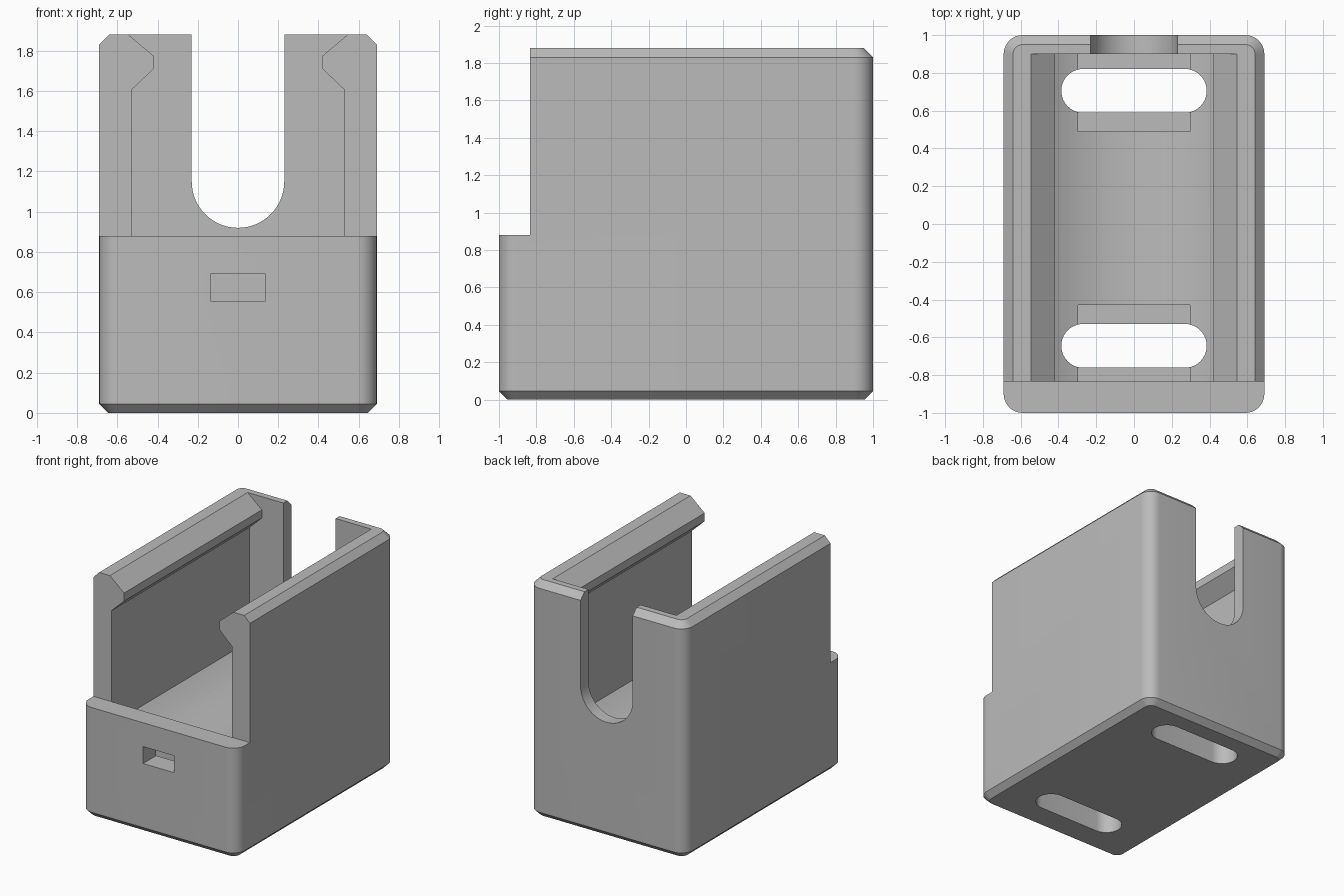
import bpy, bmesh
from math import sin, cos, pi, asin

if "Cube" in bpy.data.objects:
    bpy.data.objects.remove(bpy.data.objects["Cube"])

W, D, H = 0.69, 1.0, 1.88          # half width, half depth, height
FRONT, BACK = -0.835, 0.9          # inner faces of the end walls

grey = bpy.data.materials.new("plain grey")
grey.use_nodes = True
colour = (0.5, 0.5, 0.5, 1)
grey.diffuse_color = colour
grey.node_tree.nodes["Principled BSDF"].inputs["Base Color"].default_value = colour


def loft(name, rings):
    """Solid through a list of equally long rings, capped at both ends."""
    bm = bmesh.new()
    loops = [[bm.verts.new(p) for p in ring] for ring in rings]
    n = len(loops[0])
    for a, b in zip(loops, loops[1:]):
        for i in range(n):
            j = (i + 1) % n
            bm.faces.new((a[i], a[j], b[j], b[i]))
    bm.faces.new(loops[0][::-1])
    bm.faces.new(loops[-1])
    bmesh.ops.recalc_face_normals(bm, faces=bm.faces)
    mesh = bpy.data.meshes.new(name)
    bm.to_mesh(mesh)
    bm.free()
    mesh.materials.append(grey)
    obj = bpy.data.objects.new(name, mesh)
    bpy.context.collection.objects.link(obj)
    return obj


def rounded(hx, hy, r, cy=0.0, steps=10):
    """Rounded rectangle outline in plan."""
    pts = []
    for k, (sx, sy) in enumerate(((1, 1), (-1, 1), (-1, -1), (1, -1))):
        for i in range(steps + 1):
            a = (k + i / steps) * pi / 2
            pts.append((sx * (hx - r) + r * cos(a), cy + sy * (hy - r) + r * sin(a)))
    return pts


def along_y(name, profile, y0, y1):
    return loft(name, [[(x, y, z) for x, z in profile] for y in (y0, y1)])


def box(name, hx, y0, y1, z0, z1):
    return along_y(name, [(-hx, z0), (hx, z0), (hx, z1), (-hx, z1)], y0, y1)


def cut(body, cutter):
    cutter.hide_render = True
    mod = body.modifiers.new(cutter.name, 'BOOLEAN')
    mod.operation, mod.solver, mod.object = 'DIFFERENCE', 'EXACT', cutter
    bpy.context.view_layer.objects.active = body
    bpy.ops.object.modifier_apply(modifier=mod.name)
    bpy.data.objects.remove(cutter)


# Outer block with rounded corners and chamfered top and bottom
rings = []
for z, inset in ((0, 0.045), (0.045, 0), (H - 0.05, 0), (H, 0.05)):
    outline = rounded(W - inset, D - inset, 0.1 - inset)
    rings.append([(x, y, z) for x, y in outline])
body = loft("holder_body", rings)

# Lowered front wall
cut(body, box("front_step", 1, -1.3, FRONT, 0.88, 2.2))

# Cavity: curved trough floor, straight walls, inward snap rails at the top
half, edge_z, floor_z = 0.53, 0.70, 0.50
sag = edge_z - floor_z
radius = (half ** 2 + sag ** 2) / (2 * sag)
sweep = asin(half / radius)
N = 32
floor = [(radius * sin(a), floor_z + radius * (1 - cos(a)))
         for a in (sweep * (2 * i / N - 1) for i in range(N + 1))]
rail = [(half, 1.605), (0.42, 1.71), (0.42, 1.775), (0.545, H), (0.545, 2.2)]
cavity = floor + rail + [(-x, z) for x, z in reversed(rail)]
cut(body, along_y("cavity", cavity, FRONT, BACK))

# U-shaped notch in the back wall
r, centre = 0.23, 1.15
notch = [(r * cos(a), centre + r * sin(a)) for a in (pi + pi * i / 32 for i in range(33))]
cut(body, along_y("back_notch", notch + [(r, 2.2), (-r, 2.2)], 0.7, 1.3))

# Small window in the front wall
cut(body, box("front_window", 0.137, -1.3, -0.7, 0.555, 0.69))

# Flat recesses in the floor, each with a slot through the base
for y0, y1, slot_y in ((FRONT, -0.43, -0.645), (0.49, BACK, 0.705)):
    cut(body, box("floor_recess", 0.297, y0, y1, 0.48, 0.66))
    outline = rounded(0.385, 0.116, 0.1159, slot_y)
    cut(body, loft("base_slot", [[(x, y, z) for x, y in outline] for z in (-0.3, 0.8)]))

bpy.ops.object.select_all(action='DESELECT')
body.select_set(True)
bpy.context.view_layer.objects.active = body
bpy.ops.object.shade_smooth_by_angle(angle=pi / 8)
